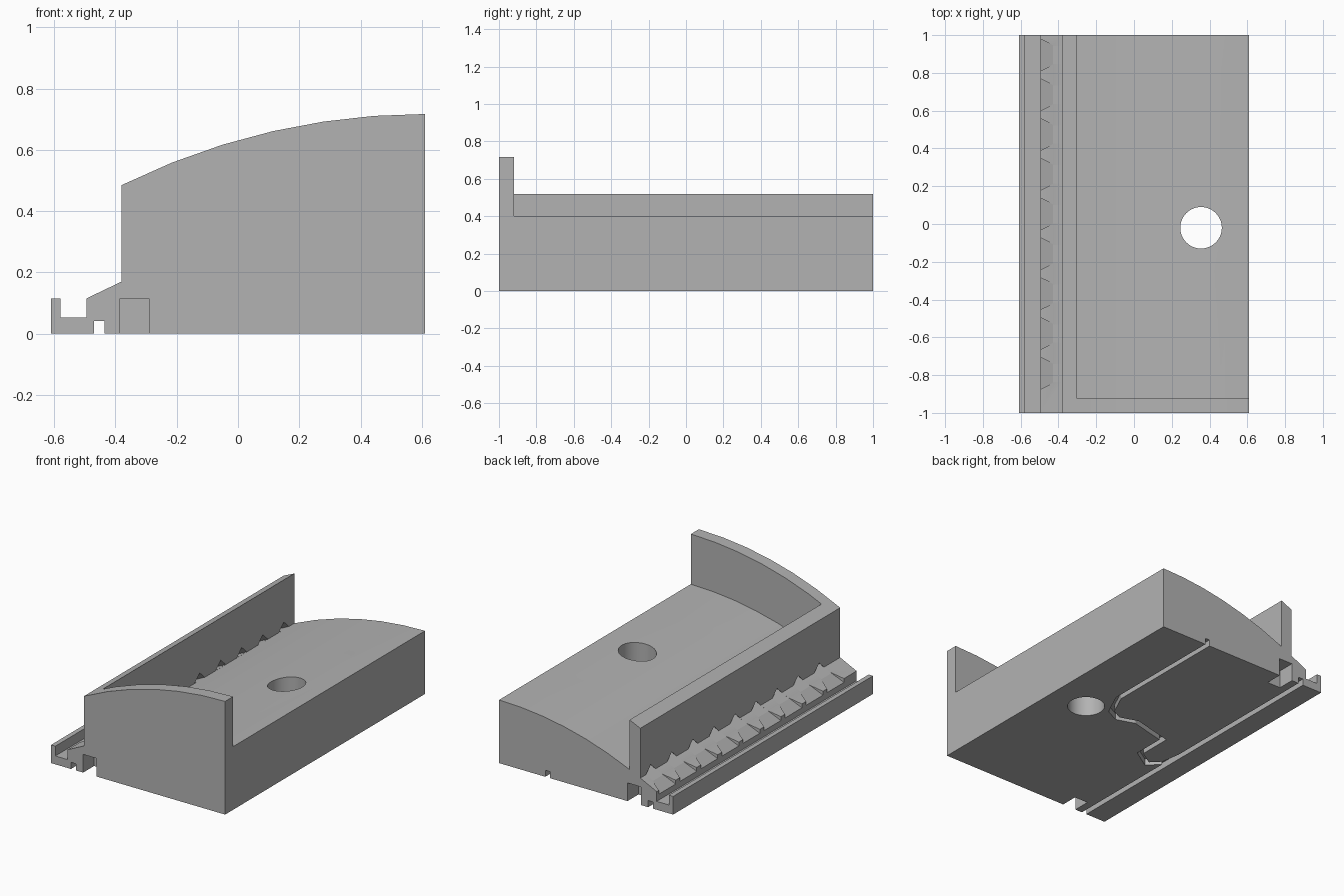
import bpy, bmesh, math
from mathutils import Vector

cube = bpy.data.objects.get("Cube")
if cube:
    bpy.data.objects.remove(cube, do_unlink=True)

grey = bpy.data.materials.new("plain_grey")
grey.use_nodes = True
grey.diffuse_color = (0.45, 0.45, 0.45, 1)
grey.node_tree.nodes["Principled BSDF"].inputs["Base Color"].default_value = (0.45, 0.45, 0.45, 1)


def loft(name, start, end):
    """Closed solid between two matching loops of 3D points."""
    bm = bmesh.new()
    a = [bm.verts.new(p) for p in start]
    b = [bm.verts.new(p) for p in end]
    bm.faces.new(a)
    bm.faces.new(b)
    for i in range(len(a)):
        j = (i + 1) % len(a)
        bm.faces.new((a[i], a[j], b[j], b[i]))
    bmesh.ops.recalc_face_normals(bm, faces=bm.faces)
    mesh = bpy.data.meshes.new(name)
    bm.to_mesh(mesh)
    bm.free()
    obj = bpy.data.objects.new(name, mesh)
    bpy.context.collection.objects.link(obj)
    return obj


def along_y(name, profile, y0, y1):
    return loft(name, [(x, y0, z) for x, z in profile], [(x, y1, z) for x, z in profile])


def upright(name, outline, z0, z1):
    return loft(name, [(x, y, z0) for x, y in outline], [(x, y, z1) for x, y in outline])


def box(name, x0, x1, y0, y1, z0, z1):
    return along_y(name, [(x0, z0), (x1, z0), (x1, z1), (x0, z1)], y0, y1)


RADIUS, RIGHT, WALL_OUT, WALL_IN = 2.228, 0.61, -0.38, -0.305


def arc(x0, x1, top, steps=6):
    """Crowned curve that peaks at the straight side of the body."""
    xs = [x0 + (x1 - x0) * i / steps for i in range(steps + 1)]
    return [(x, top - RADIUS + math.sqrt(RADIUS ** 2 - (x - RIGHT) ** 2)) for x in xs]


def slope(x):
    """Height of the sloping shelf beside the tall wall."""
    return 0.17 + 0.478 * (x - WALL_OUT)


# Body with side rail, one profile along the full length
profile = [(RIGHT, 0), (-0.61, 0), (-0.61, 0.115), (-0.58, 0.115), (-0.58, 0.053),
           (-0.495, 0.053), (-0.495, 0.115), (WALL_OUT, 0.17)]
body = along_y("tray_body", profile + arc(WALL_OUT, RIGHT, 0.717), -1, 1)

cutters = []

# Curved bed, open at the back and the straight side
bed = arc(WALL_IN, RIGHT, 0.40)
cutters.append(along_y("bed_cutter", bed + [(0.7, 0.40), (0.7, 1), (WALL_IN, 1)], -0.92, 1.1))

# Round hole through the bed
ring = [(0.355 + 0.11 * math.cos(math.tau * i / 40), -0.02 + 0.11 * math.sin(math.tau * i / 40))
        for i in range(40)]
cutters.append(upright("hole_cutter", ring, -0.1, 0.9))

# Straight groove under the rail, and a pocket at each end
cutters.append(box("rail_groove_cutter", -0.47, -0.435, -1.1, 1.1, -0.1, 0.042))
for side in (-1, 1):
    cutters.append(box("end_pocket_cutter", -0.385, -0.29, side * 0.89, side * 1.1, -0.1, 0.115))

# Winding cable channel in the underside
path = [Vector(p) for p in [(0.27, 1.1), (0.27, 0.18), (0.2, 0.03), (0.12, -0.01), (0.0, 0.03),
                            (-0.12, 0.0), (-0.25, -0.03), (-0.25, -0.24), (-0.36, -0.31),
                            (-0.43, -0.24), (-0.452, -0.1)]]
left, right = [], []
for i, p in enumerate(path):
    before = (p - path[max(i - 1, 0)]).normalized()
    after = (path[min(i + 1, len(path) - 1)] - p).normalized()
    tangent = (before + after).normalized()
    normal = Vector((-tangent.y, tangent.x))
    ref = after if after.length else before
    half = 0.016 / max(tangent.dot(ref), 0.5)
    left.append(p + normal * half)
    right.append(p - normal * half)
cutters.append(upright("channel_cutter", left + right[::-1], -0.1, 0.041))

# Row of flared notches in the shelf with gabled tunnels through the wall
for i in range(9):
    yc = 0.895 - 0.2106 * i

    def mouth(x, half, z):
        return [(x, yc - half, z), (x, yc + half, z), (x, yc + half, 0.21), (x, yc - half, 0.21)]

    def gable(x):
        z = slope(x) - 0.002
        return [(x, yc - 0.05, z), (x, yc + 0.05, z), (x, yc, z + 0.047)]

    cutters.append(loft("notch_cutter", mouth(-0.51, 0.092, 0.078), mouth(-0.425, 0.05, slope(-0.425))))
    cutters.append(loft("tunnel_cutter", gable(-0.43), gable(-0.295)))

# Apply every cut, then remove the cutters
bpy.context.view_layer.objects.active = body
for cutter in cutters:
    cutter.hide_render = True
    mod = body.modifiers.new("cut", "BOOLEAN")
    mod.operation = "DIFFERENCE"
    mod.solver = "EXACT"
    mod.object = cutter
    bpy.ops.object.modifier_apply(modifier=mod.name)
for cutter in cutters:
    bpy.data.objects.remove(cutter, do_unlink=True)

body.data.materials.clear()
body.data.materials.append(grey)
bpy.ops.object.select_all(action="DESELECT")
body.select_set(True)
bpy.ops.object.shade_smooth_by_angle(angle=math.radians(20))
